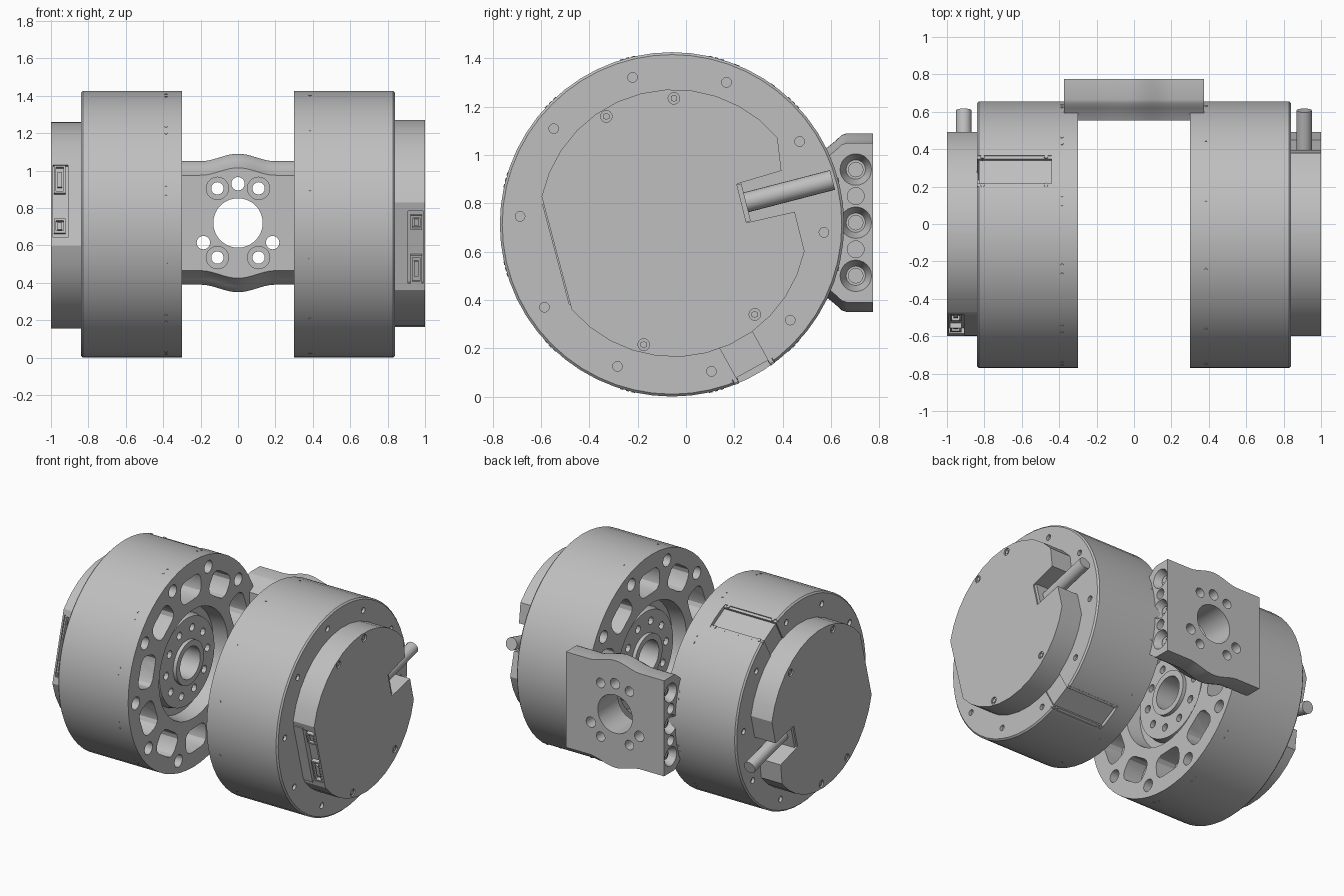
import bpy, bmesh
from math import pi, sin, cos, radians, atan2
from mathutils import Matrix, Vector

if "Cube" in bpy.data.objects:
    bpy.data.objects.remove(bpy.data.objects["Cube"])

CY, CZ, R = -0.058, 0.713, 0.713          # drum axis and radius
HALF_TURN = (Matrix.Translation((0, 0, CZ)) @ Matrix.Rotation(pi, 4, 'Y')
             @ Matrix.Translation((0, 0, -CZ)))

grey = bpy.data.materials.new("light_grey")
grey.use_nodes = True
grey.diffuse_color = (0.52, 0.52, 0.52, 1)
grey.node_tree.nodes["Principled BSDF"].inputs["Base Color"].default_value = (0.52, 0.52, 0.52, 1)


def finish(name, bm):
    bmesh.ops.recalc_face_normals(bm, faces=bm.faces)
    me = bpy.data.meshes.new(name)
    bm.to_mesh(me)
    bm.free()
    me.materials.append(grey)
    ob = bpy.data.objects.new(name, me)
    bpy.context.collection.objects.link(ob)
    return ob


def cut(ob, cutter_bm):
    """Subtract a set of cutter shapes and keep the resulting mesh."""
    tool = finish("cutter", cutter_bm)
    mod = ob.modifiers.new("cut", 'BOOLEAN')
    mod.operation, mod.solver, mod.object = 'DIFFERENCE', 'EXACT', tool
    mod.use_self = True
    dg = bpy.context.evaluated_depsgraph_get()
    me = bpy.data.meshes.new_from_object(ob.evaluated_get(dg))
    ob.modifiers.clear()
    ob.data = me
    bpy.data.objects.remove(tool)


def smooth(ob):
    bpy.ops.object.select_all(action='DESELECT')
    ob.select_set(True)
    bpy.context.view_layer.objects.active = ob
    bpy.ops.object.shade_smooth_by_angle(angle=radians(25))


def rod(bm, a, b, r, r2=None, seg=16):
    """Cylinder or cone from point a to point b."""
    a, b = Vector(a), Vector(b)
    rot = (b - a).to_track_quat('Z', 'Y').to_matrix().to_4x4()
    bmesh.ops.create_cone(bm, cap_ends=True, segments=seg, radius1=r,
                          radius2=r if r2 is None else r2, depth=(b - a).length,
                          matrix=Matrix.Translation((a + b) / 2) @ rot)


def box(bm, centre, size, tilt=0):
    bmesh.ops.create_cube(bm, size=1, matrix=Matrix.Translation(centre)
                          @ Matrix.Rotation(tilt, 4, 'X') @ Matrix.Diagonal((*size, 1)))


def prism(bm, outline, x0, x1):
    """Extrude a (y, z) outline along x."""
    f = bm.faces.new([bm.verts.new((x0, y, z)) for y, z in outline])
    new = bmesh.ops.extrude_face_region(bm, geom=[f])["geom"]
    bmesh.ops.translate(bm, vec=(x1 - x0, 0, 0),
                        verts=[v for v in new if isinstance(v, bmesh.types.BMVert)])


def polar(r, deg, cy=CY, cz=CZ):
    return cy + r * cos(radians(deg)), cz + r * sin(radians(deg))


def pair(ob):
    """Smooth a left part and add its half-turned partner on the right."""
    smooth(ob)
    twin = ob.copy()
    twin.data = ob.data.copy()
    twin.data.transform(HALF_TURN)
    bpy.context.collection.objects.link(twin)
    twin.name = "right_" + ob.name
    ob.name = "left_" + ob.name


# Drum: turned profile of (x, radius)
profile = [(0.5, 0), (0.5, 0.11), (0.325, 0.11), (0.325, 0.15), (0.35, 0.15), (0.35, 0.3),
           (0.4, 0.31), (0.4, 0.36), (0.3, 0.375), (0.3, R), (0.83, R), (0.84, R - 0.01), (0.84, 0)]
bm = bmesh.new()
pts = [bm.verts.new((x, CY, CZ + r)) for x, r in profile]
edges = [bm.edges.new(p) for p in zip(pts, pts[1:])]
bmesh.ops.spin(bm, geom=pts + edges, cent=(0, CY, CZ), axis=(1, 0, 0), angle=2 * pi, steps=56)
bmesh.ops.remove_doubles(bm, verts=bm.verts, dist=0.0005)
drum = finish("drum", bm)

# Drum cut-outs: rounded slots, bolt holes, hub holes, cable channel
bm = bmesh.new()
for k in range(10):
    a = -3 + 36 * k
    rod(bm, (0.29, *polar(0.63, a)), (0.36, *polar(0.63, a)), 0.043)
    rod(bm, (0.82, *polar(0.63, a)), (0.86, *polar(0.63, a)), 0.02)
    rod(bm, (0.34, *polar(0.225, a)), (0.38, *polar(0.225, a)), 0.026, seg=12)
    s = radians(a + 18)
    slot = []
    for cx, cy, start in ((1, 1, 0), (-1, 1, 90), (-1, -1, 180), (1, -1, 270)):
        for i in range(4):
            t = radians(start + 30 * i)
            u, v = 0.525 + cx * 0.025 + 0.055 * cos(t), cy * 0.055 + 0.055 * sin(t)
            slot.append((CY + u * cos(s) - v * sin(s), CZ + u * sin(s) + v * cos(s)))
    prism(bm, slot, 0.29, 0.44)
CH = -61
box(bm, (0.65, *polar(0.72, CH)), (0.42, 0.07, 0.19), radians(CH))
cut(drum, bm)
bm = bmesh.new()
box(bm, (0.85, *polar(0.62, CH)), (0.04, 0.3, 0.15), radians(CH))
cut(drum, bm)
pair(drum)

# Rails with end screws along the cable channel
bm = bmesh.new()
for side in (-1, 1):
    tilt = CH + side * 6.9
    box(bm, (0.64, *polar(0.696, tilt)), (0.4, 0.022, 0.018), radians(CH))
    for x in (0.47, 0.81):
        rod(bm, (x, *polar(0.69, tilt)), (x, *polar(0.714, tilt)), 0.011, seg=10)
pair(finish("channel_rails", bm))

# End cap: round with a flat front and a notch at the back
outline = [polar(0.56, 40 + 128 * i / 12, -0.05, 0.712) for i in range(13)]
outline += [polar(0.553, 220 + 128 * i / 12, -0.05, 0.717) for i in range(13)]
outline += [(0.45, 0.765), (0.25, 0.72), (0.21, 0.88), (0.395, 0.935)]
bm = bmesh.new()
prism(bm, outline, 0.835, 1.0)
cap = finish("end_cap", bm)

# Connector recess in the flat front, and shallow screw wells
flat_a, flat_b = Vector(outline[12]), Vector(outline[13])
along = (flat_b - flat_a).normalized()
tilt = atan2(-along.x, along.y)
out = Vector((cos(tilt), sin(tilt)))


def on_flat(x, z, off):
    """Point on the flat front at height z, pushed outward by off."""
    p = flat_a + along * ((z - flat_a.y) / along.y) + out * off
    return (x, p.x, p.y)


screws = [(-0.05, 1.235), (-0.33, 1.16), (0.285, 0.34), (-0.175, 0.215)]
bm = bmesh.new()
box(bm, on_flat(0.948, 0.59, 0), (0.08, 0.06, 0.4), tilt)
for y, z in screws:
    rod(bm, (0.99, y, z), (1.02, y, z), 0.024)
cut(cap, bm)
pair(cap)

bm = bmesh.new()
for y, z in screws:
    rod(bm, (0.98, y, z), (0.997, y, z), 0.015, seg=6)
pair(finish("cap_screws", bm))

# Connector sockets and their backing plate
bm = bmesh.new()
box(bm, on_flat(0.875, 0.59, 0), (0.07, 0.012, 0.43), tilt)
for z, h in ((0.47, 0.14), (0.72, 0.065)):
    for dx in (-0.026, 0.026):
        box(bm, on_flat(0.953 + dx, z, -0.018), (0.01, 0.03, h), tilt)
    for dz in (-h / 2, h / 2):
        box(bm, on_flat(0.953, z + dz, -0.018), (0.06, 0.03, 0.012), tilt)
    box(bm, on_flat(0.953, z, -0.022), (0.025, 0.02, h * 0.6), tilt)
pair(finish("connectors", bm))

# Cable stub leaving the notch, with its flange
bm = bmesh.new()
rod(bm, (0.91, 0.24, 0.802), (0.91, 0.607, 0.897), 0.042, seg=20)
box(bm, (0.915, 0.238, 0.802), (0.15, 0.022, 0.16), radians(14))
pair(finish("cable_stub", bm))

# Set screws around the inner edge of each drum
for name, x, offsets in (("left", 0.385, (0,)), ("right", -0.385, (-2, 2))):
    bm = bmesh.new()
    for k in range(12):
        for d in offsets:
            a = 15 + 30 * k + d
            rod(bm, (x, *polar(0.7, a)), (x, *polar(R + 0.002, a)), 0.007, seg=8)
    smooth(finish(name + "_set_screws", bm))

# Bridge bracket: bulged outline lofted from front to back
BZ, W, N = 0.72, 0.375, 32
xs = [-W + 2 * W * i / N for i in range(N + 1)]


def half_height(x):
    return 0.33 + (0.02 * (1 + cos(pi * x / 0.2)) if abs(x) < 0.2 else 0)


bm = bmesh.new()
rings = []
for y, inset in ((0.553, 0.075), (0.59, 0.055), (0.62, 0.03), (0.645, 0.007), (0.665, 0), (0.775, 0)):
    ring = [(x, y, BZ + half_height(x) - inset) for x in xs]
    ring += [(x, y, BZ - half_height(x) + inset) for x in reversed(xs)]
    rings.append([bm.verts.new(p) for p in ring])
for a, b in zip(rings, rings[1:]):
    for i in range(len(a)):
        j = (i + 1) % len(a)
        bm.faces.new((a[i], a[j], b[j], b[i]))
bm.faces.new(rings[0])
bm.faces.new(rings[-1])
bracket = finish("bridge_bracket", bm)

# Bracket holes: bore, counterbored bolts, pin holes, side holes
bm = bmesh.new()
rod(bm, (0, 0.5, BZ), (0, 0.8, BZ), 0.132, seg=40)
for x, z in ((0, 0.93), (0.185, 0.615), (-0.185, 0.615)):
    rod(bm, (x, 0.5, z), (x, 0.8, z), 0.036)
for x in (-0.11, 0.11):
    for z in (0.535, 0.905):
        rod(bm, (x, 0.5, z), (x, 0.8, z), 0.033)
for sx in (-1, 1):
    for z in (0.61, 0.83):
        rod(bm, (sx * 0.3, 0.703, z), (sx * 0.4, 0.703, z), 0.035)
    for z in (0.5, 0.72, 0.94):
        rod(bm, (sx * 0.31, 0.703, z), (sx * 0.377, 0.703, z), 0.04, 0.066, seg=24)
cut(bracket, bm)
bm = bmesh.new()
for x in (-0.11, 0.11):
    for z in (0.535, 0.905):
        rod(bm, (x, 0.5, z), (x, 0.62, z), 0.06, seg=20)
cut(bracket, bm)
smooth(bracket)

# Screw heads in the side holes
bm = bmesh.new()
for sx in (-1, 1):
    for z in (0.5, 0.72, 0.94):
        rod(bm, (sx * 0.3, 0.703, z), (sx * 0.335, 0.703, z), 0.032)
        rod(bm, (sx * 0.33, 0.703, z), (sx * 0.34, 0.703, z), 0.018, seg=6)
smooth(finish("bracket_screws", bm))
